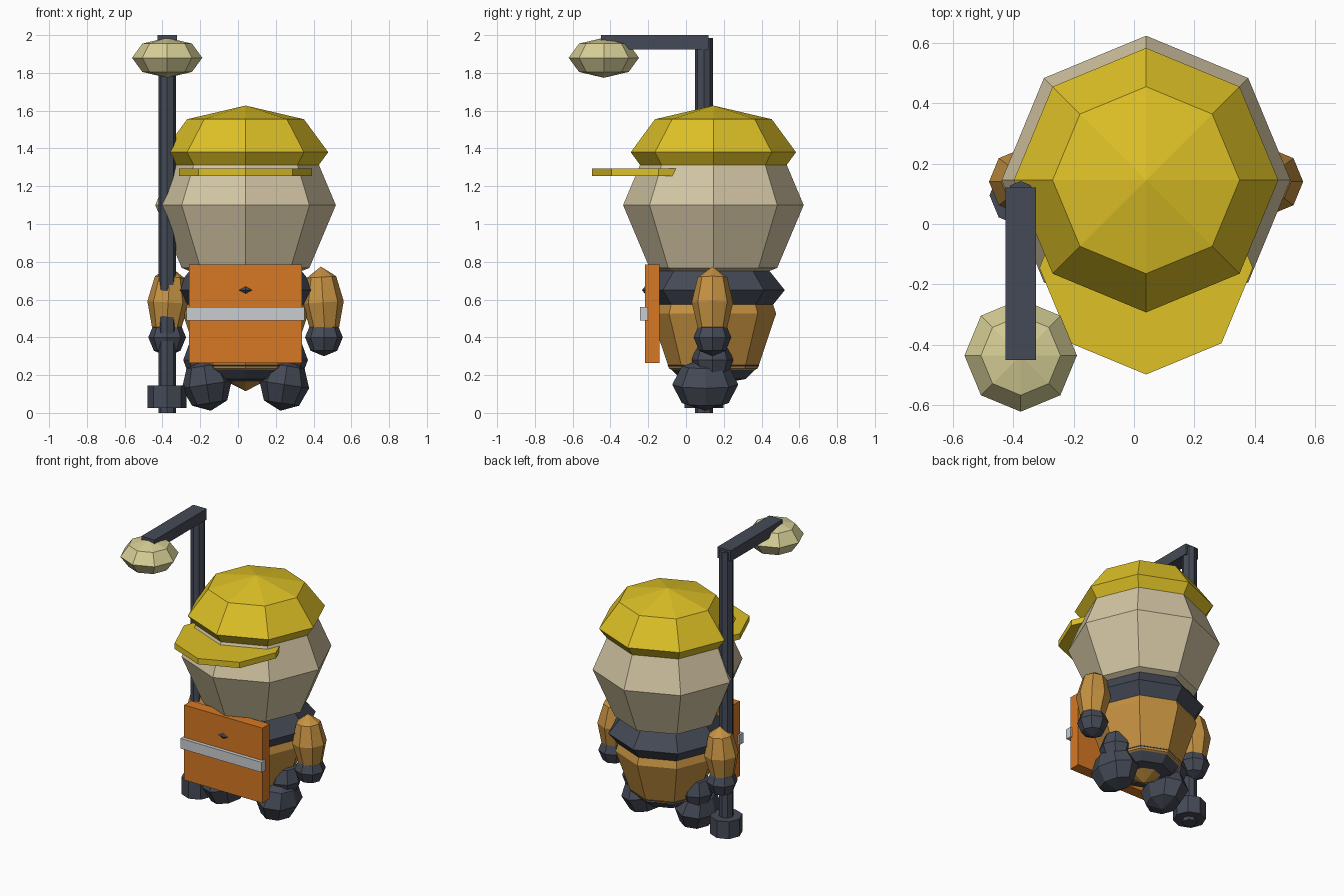
import bpy, math

if "Cube" in bpy.data.objects:
    bpy.data.objects.remove(bpy.data.objects["Cube"])

CX, CY = 0.04, 0.145   # body axis


def material(name, srgb):
    m = bpy.data.materials.new(name)
    lin = [((c / 255 + 0.055) / 1.055) ** 2.4 for c in srgb]
    m.diffuse_color = (*lin, 1)
    m.use_nodes = True
    m.node_tree.nodes["Principled BSDF"].inputs["Base Color"].default_value = m.diffuse_color
    return m


YELLOW = material("cap_yellow", (222, 193, 38))
SKIN = material("pale_beige", (212, 198, 164))
LAMP = material("lamp_cream", (214, 206, 150))
ORANGE = material("orange", (215, 120, 35))
GREY = material("light_grey", (202, 205, 208))
TAN = material("tan", (198, 146, 65))
DARK = material("dark_slate", (69, 74, 86))


def finish(name, mat):
    o = bpy.context.object
    o.name = name
    o.data.materials.append(mat)
    return o


def ball(name, loc, r, rz, mat, ry=None, tilt=0):
    """Faceted eight-sided ball."""
    bpy.ops.mesh.primitive_uv_sphere_add(segments=8, ring_count=4, radius=1,
                                         location=loc, rotation=(0, tilt, 0))
    o = finish(name, mat)
    o.scale = (r, ry or r, rz)
    return o


def disc(name, x, y, z0, z1, r, mat):
    """Upright eight-sided cylinder."""
    bpy.ops.mesh.primitive_cylinder_add(vertices=8, radius=r, depth=z1 - z0,
                                        location=(x, y, (z0 + z1) / 2))
    return finish(name, mat)


def box(name, lo, hi, mat):
    bpy.ops.mesh.primitive_cube_add(size=1, location=[(a + b) / 2 for a, b in zip(lo, hi)])
    o = finish(name, mat)
    o.scale = [b - a for a, b in zip(lo, hi)]
    return o


# Head and cap
ball("head", (CX, CY, 1.10), 0.478, 0.47, SKIN)
ball("cap", (CX, CY, 1.38), 0.4375, 0.247, YELLOW)
disc("cap_brim", CX, -0.145, 1.255, 1.295, 0.353, YELLOW)

# Torso
ball("torso", (CX, CY, 0.525), 0.332, 0.41, TAN)
ball("collar", (CX, CY, 0.65), 0.378, 0.195, DARK)
ball("hips", (CX, CY, 0.25), 0.243, 0.10, DARK)

# Arms and legs
for side, s in (("left", -1), ("right", 1)):
    ball(side + "_arm", (CX + s * 0.41, 0.14, 0.585), 0.11, 0.19, TAN, tilt=-s * 0.06)
    ball(side + "_hand", (CX + s * 0.415, 0.14, 0.40), 0.10, 0.10, DARK)
    ball(side + "_thigh", (CX + s * 0.22, 0.14, 0.28), 0.11, 0.125, DARK)
    ball(side + "_foot", (CX + s * 0.205, 0.102, 0.15), 0.133, 0.14, DARK,
         ry=0.175, tilt=s * 0.15)

# Chest board with strap
box("chest_board", (-0.26, -0.218, 0.265), (0.34, -0.14, 0.785), ORANGE)
box("board_strap", (-0.272, -0.243, 0.49), (0.352, -0.20, 0.56), GREY)

# Lamp post
PX, PY = -0.375, 0.095
disc("lamp_pole", PX, PY, 0.0, 1.985, 0.047, DARK)
disc("pole_base", PX, PY, 0.025, 0.145, 0.103, DARK)
box("lamp_arm", (PX - 0.051, -0.45, 1.925), (PX + 0.051, 0.12, 2.0), DARK)
ball("lamp", (PX, -0.435, 1.88), 0.186, 0.106, LAMP)
